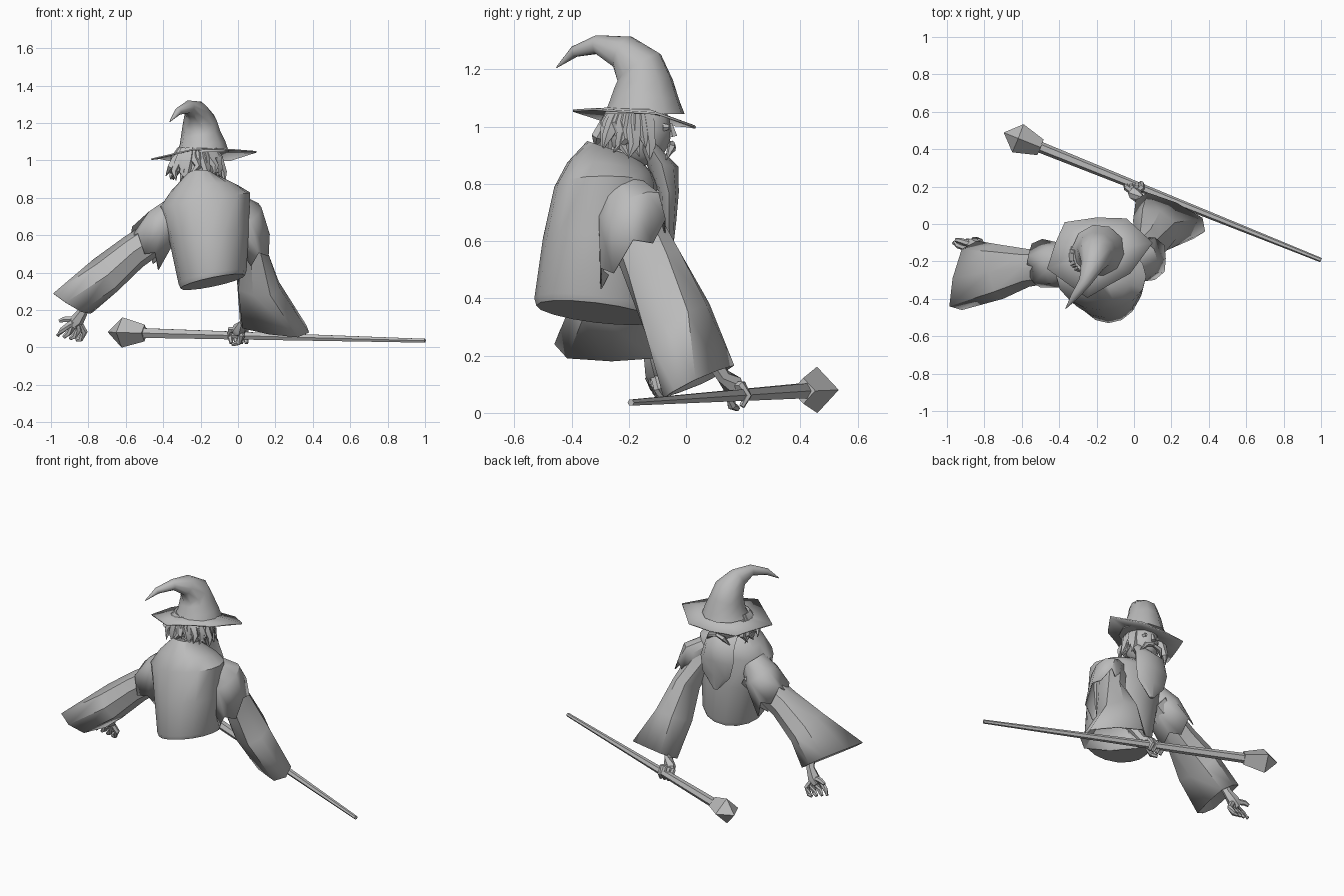
import bpy, bmesh, math, random
from mathutils import Vector as V

if "Cube" in bpy.data.objects:
    bpy.data.objects.remove(bpy.data.objects["Cube"])
random.seed(4)

GREY = bpy.data.materials.new("plain_grey")
GREY.use_nodes = True
GREY.diffuse_color = (0.5, 0.5, 0.5, 1)
GREY.node_tree.nodes["Principled BSDF"].inputs["Base Color"].default_value = (0.5, 0.5, 0.5, 1)


def finish(name, bm, angle=40, thick=0):
    bmesh.ops.recalc_face_normals(bm, faces=bm.faces)
    me = bpy.data.meshes.new(name)
    bm.to_mesh(me)
    bm.free()
    me.materials.append(GREY)
    ob = bpy.data.objects.new(name, me)
    bpy.context.scene.collection.objects.link(ob)
    if thick:
        mod = ob.modifiers.new("cloth", "SOLIDIFY")
        mod.thickness = thick
    if angle:
        bpy.ops.object.select_all(action="DESELECT")
        ob.select_set(True)
        bpy.context.view_layer.objects.active = ob
        bpy.ops.object.shade_smooth_by_angle(angle=math.radians(angle))
    return ob


def skin(bm, rings, start=True, end=True):
    rows = [[bm.verts.new(p) for p in r] for r in rings]
    n = len(rows[0])
    for a, b in zip(rows, rows[1:]):
        for i in range(n):
            j = (i + 1) % n
            bm.faces.new((a[i], a[j], b[j], b[i]))
    if start:
        bm.faces.new(rows[0])
    if end:
        bm.faces.new(rows[-1])


def oval(c, a, b, n, jag=(0, 0, 0), box=1):
    """Ring round c with half axes a and b; jag moves every other point, box < 1 squares it."""
    pts = []
    for i in range(n):
        t = math.tau * i / n
        u, w = (math.copysign(abs(f) ** box, f) for f in (math.cos(t), math.sin(t)))
        pts.append(V(c) + V(a) * u + V(b) * w + V(jag) * (i % 2))
    return pts


def tube(bm, path, radii, n=6):
    path = [V(p) for p in path]
    rings = []
    for i, (p, r) in enumerate(zip(path, radii)):
        d = (path[min(i + 1, len(path) - 1)] - path[max(i - 1, 0)]).normalized()
        a = d.cross(V((0.1, 0.9, 0.2)) if abs(d.z) > 0.7 else V((0, 0, 1))).normalized()
        rings.append(oval(p, a * r, d.cross(a) * r, n))
    skin(bm, rings)


def tubes(name, items, n=6, angle=40):
    bm = bmesh.new()
    for path, radii in items:
        tube(bm, path, radii, n)
    return finish(name, bm, angle)


def loft(name, sections, n=10, start=True, end=True, thick=0, angle=40):
    bm = bmesh.new()
    skin(bm, [oval(*s[:3], n, *s[3:]) for s in sections], start, end)
    return finish(name, bm, angle, thick)


# Robe body
loft("robe_body", [
    ((-.135, -.315, .35), (.172, 0, .035), (0, .208, -.025)),
    ((-.136, -.314, .375), (.182, 0, .035), (0, .216, -.025)),
    ((-.155, -.3, .6), (.212, 0, .03), (0, .2, -.01)),
    ((-.175, -.28, .79), (.24, 0, .038), (0, .18, 0)),
    ((-.18, -.265, .855), (.175, 0, .015), (0, .15, -.02)),
    ((-.2, -.255, .92), (.075, 0, 0), (0, .09, -.03)),
], 16)
tubes("neck", [([(-.2, -.23, .85), (-.2, -.18, 1)], [.07, .06])], 8)

# Sleeves: a long flared sleeve with a ragged cape sleeve over it
NONE = (0, 0, 0)
loft("left_sleeve", [
    ((-.01, -.22, .74), (.09, 0, 0), (0, .09, .02)),
    ((.08, -.12, .52), (.075, -.02, 0), (.01, .095, .05)),
    ((.11, -.03, .33), (.115, -.05, -.02), (.03, .1, .05), NONE, .85),
    ((.195, .045, .11), (.185, -.085, -.03), (.03, .07, .04), NONE, .65),
], 8, end=False, thick=.006)
loft("left_cape_sleeve", [
    ((-.04, -.23, .79), (.07, 0, .02), (0, .08, .02)),
    ((.04, -.2, .71), (.085, 0, .04), (0, .11, .05)),
    ((.085, -.185, .585), (.085, 0, .02), (0, .12, .09), (.01, 0, -.06)),
], 10, end=False, thick=.006)
loft("right_sleeve", [
    ((-.34, -.21, .66), (0, .09, 0), (-.05, 0, .07)),
    ((-.56, -.235, .51), (0, .1, 0), (-.05, 0, .08)),
    ((-.71, -.255, .385), (-.01, .145, 0), (-.065, 0, .085), NONE, .85),
    ((-.88, -.275, .24), (.04, .185, 0), (-.09, -.015, .06), NONE, .55),
], 8, end=False, thick=.006)
loft("right_cape_sleeve", [
    ((-.33, -.23, .74), (0, .08, 0), (-.06, 0, .05)),
    ((-.4, -.22, .66), (0, .12, 0), (-.08, 0, .07)),
    ((-.49, -.21, .56), (0, .13, 0), (-.08, 0, .09), (-.01, 0, -.06)),
], 10, end=False, thick=.006)


# Hands with forearms
def hand(name, arm, wrist, palm, tip, fingers, thumb):
    items = [([arm, wrist, palm, tip], [.038, .026, .038, .026])]
    for pts in fingers + [thumb]:
        items.append(([palm] + pts, [.02, .018, .016, .01]))
    tubes(name, items, 6)


hand("right_hand", (-.79, -.17, .34), (-.825, -.125, .2), (-.86, -.11, .145), (-.89, -.105, .115),
     [[(-.905 + .028 * k, -.125 + .01 * k, .12 - .013 * k),
       (-.94 + .032 * k, -.115 + .01 * k, .092 - .016 * k),
       (-.965 + .033 * k, -.1 + .007 * k, .063 - .008 * k)] for k in range(4)],
     [(-.9, -.1, .15), (-.93, -.09, .15), (-.955, -.085, .14)])
hand("left_hand", (.08, .04, .27), (.035, .13, .13), (.005, .165, .095), (-.015, .18, .08),
     [[(-.04 + .027 * k, .195, .095), (-.042 + .027 * k, .215, .06),
       (-.035 + .027 * k, .195, .022)] for k in range(4)],
     [(.02, .155, .06), (0, .16, .025), (-.03, .18, .015)])

# Staff with a faceted head
A, B = V((-.5, .41, .077)), V((1, -.193, .036))
along = (A - B).normalized()
tubes("staff_shaft", [([B, A + along * .01], [.012, .03])], 6, 0)
tubes("staff_head", [([A, A + along * .13, A + along * .21], [.045, .081, .002])], 4, 0)

# Head with nose and eyes
bm = bmesh.new()
bmesh.ops.create_uvsphere(bm, u_segments=12, v_segments=8, radius=1)
for v in bm.verts:
    v.co = V((v.co.x * .095 - .195, v.co.y * .115 - .165, v.co.z * .125 + .985))
finish("head", bm)
tubes("nose", [([(-.19, -.055, 1.01), (-.19, -.045, .965)], [.008, .016])], 5)
tubes("eyes", [([(-.19 + s * .045, -.08, .998), (-.19 + s * .045, -.06, .998)], [.016, .01])
               for s in (-1, 1)], 6)

# Beard and moustache
loft("beard", [
    ((-.19, -.15, .95), (.09, 0, .02), (0, .06, -.03)),
    ((-.19, -.085, .87), (.105, 0, 0), (0, .058, -.01)),
    ((-.185, -.06, .77), (.12, 0, 0), (0, .035, 0)),
    ((-.18, -.06, .67), (.1, 0, 0), (0, .026, 0)),
    ((-.18, -.055, .575), (.015, 0, 0), (0, .01, 0)),
], 8)
tubes("moustache", [([(-.19, -.05, .94), (-.19 + s * .05, -.05, .925), (-.19 + s * .08, -.07, .885)],
                     [.012, .016, .004]) for s in (-1, 1)], 5)

# Hair: curved locks round the back and sides
locks = []
for row in range(2):
    for k in range(11):
        t = math.radians(155 + 220 * k / 10 + row * 9)
        d = V((math.cos(t) * 1.15, math.sin(t), 0))
        side = V((-d.y, d.x, 0)) * random.uniform(-.025, .025)
        c = V((-.222, -.175, 0))
        flare = random.uniform(.11, .14) - row * .02
        low = random.uniform(.88, .93)
        locks.append(([c + d * .075 + V((0, 0, 1.06)), c + d * .1 + V((0, 0, 1.01)),
                       c + d * flare + side + V((0, 0, low + .045)),
                       c + d * (flare + .01) - side + V((0, 0, low))],
                      [.022, .028, .02, .002]))
tubes("hair", locks, 5)

# Hat: bent cone and angular brim
tubes("hat_cone", [([(-.19, -.145, 1.045), (-.19, -.145, 1.09), (-.2, -.148, 1.15), (-.205, -.163, 1.205),
                     (-.225, -.222, 1.262), (-.262, -.31, 1.287), (-.32, -.39, 1.262), (-.365, -.452, 1.207)],
                    [.143, .124, .105, .092, .062, .034, .02, .002])], 10, 60)
rim = [(.1, -.1, 1.05), (-.04, .03, 1.005), (-.2, .035, 1.0), (-.37, .01, 1.005),
       (-.42, -.1, 1.015), (-.465, -.24, 1.01), (-.25, -.395, 1.06), (-.13, -.325, 1.065), (-.02, -.265, 1.06)]
mid = V((-.19, -.15, 1.057))
bm = bmesh.new()
skin(bm, [[mid.lerp(V(p), .4) + V((0, 0, .008)) for p in rim], rim], True, False)
finish("hat_brim", bm, 40, .008)
